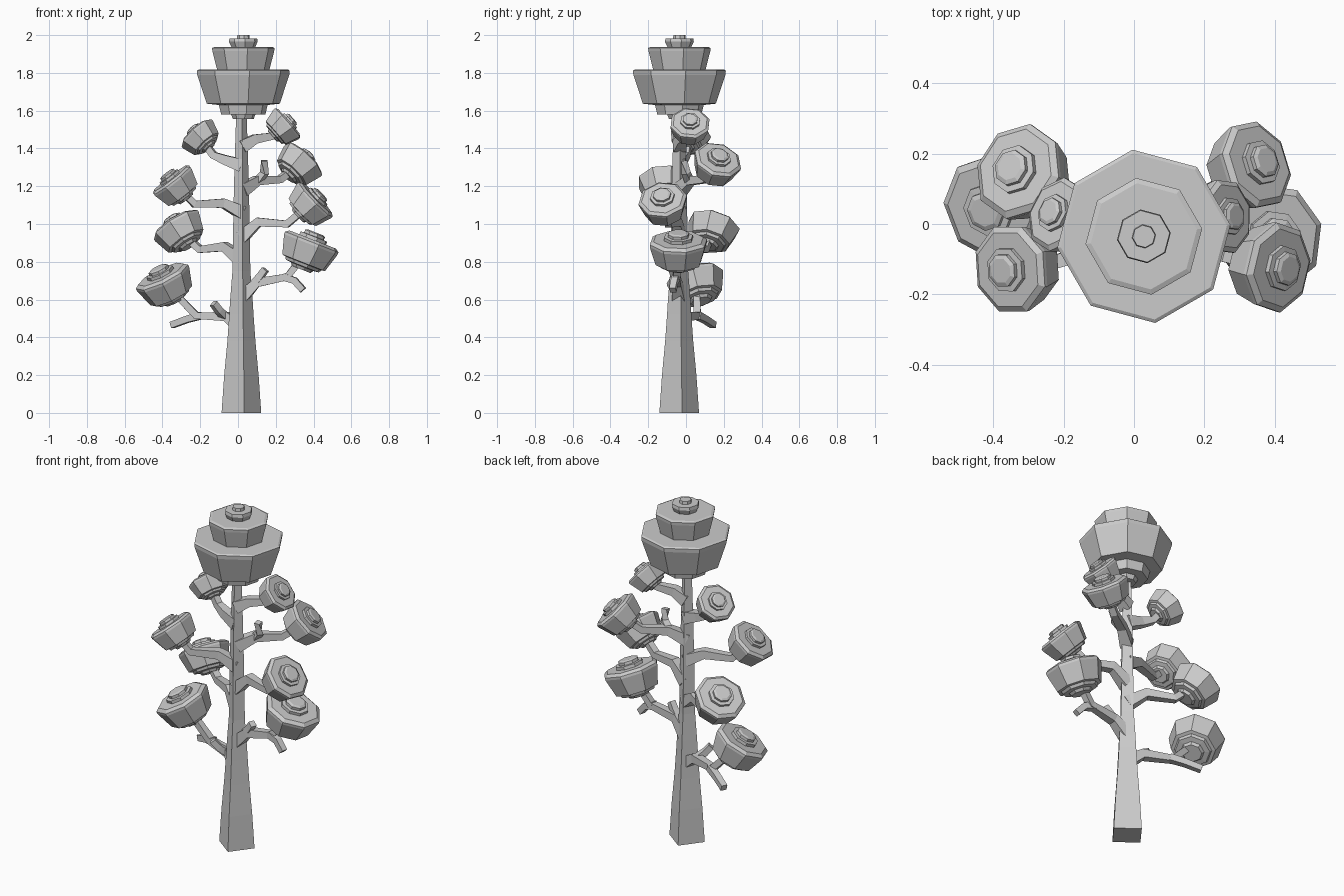
import bpy, bmesh, math
from mathutils import Vector, Matrix

cube = bpy.data.objects.get("Cube")
if cube:
    bpy.data.objects.remove(cube)

grey = bpy.data.materials.new("plain_grey")
grey.use_nodes = True
COLOR = (0.6, 0.6, 0.6, 1)
grey.diffuse_color = COLOR
grey.node_tree.nodes["Principled BSDF"].inputs["Base Color"].default_value = COLOR


def skin(name, rings):
    """Join equal-length rings of points into a capped flat-shaded solid."""
    bm = bmesh.new()
    loops = [[bm.verts.new(p) for p in ring] for ring in rings]
    n = len(loops[0])
    for a, b in zip(loops, loops[1:]):
        for i in range(n):
            j = (i + 1) % n
            bm.faces.new((a[i], a[j], b[j], b[i]))
    bm.faces.new(loops[0][::-1])
    bm.faces.new(loops[-1])
    bmesh.ops.recalc_face_normals(bm, faces=bm.faces)
    mesh = bpy.data.meshes.new(name)
    bm.to_mesh(mesh)
    bm.free()
    mesh.materials.append(grey)
    obj = bpy.data.objects.new(name, mesh)
    bpy.context.collection.objects.link(obj)
    return obj


def lathe(name, profile, sides, phase, scale=1.0):
    """Turn a (radius, height) profile around z."""
    angles = [math.radians(phase) + math.tau * i / sides for i in range(sides)]
    return skin(name, [[(scale * r * math.cos(a), scale * r * math.sin(a), scale * z)
                        for a in angles] for r, z in profile])


def branch(name, points, start, end):
    """Square tapering limb along a path."""
    pts = [Vector(p) for p in points]
    rings = []
    for i, p in enumerate(pts):
        d = (pts[min(i + 1, len(pts) - 1)] - pts[max(i - 1, 0)]).normalized()
        side = d.cross(Vector((0, 0, 1))).normalized()
        up = side.cross(d)
        t = i / (len(pts) - 1)
        r = end + (start - end) * (1 - t) ** 2
        rings.append([p + r * (side * u + up * v)
                      for u, v in ((1, 1), (-1, 1), (-1, -1), (1, -1))])
    return skin(name, rings)


# Trunk: flared four-sided column
trunk = lathe("trunk", [(.106, 0), (.092, .2), (.075, .38), (.065, .52), (.06, .6), (.048, .75),
                        (.042, 1.1), (.037, 1.3), (.028, 1.58)], 4, 8)
trunk.location = (.018, -.036, 0)

# Crown: stacked eight-sided tiers
crown = lathe("crown", [(.055, 1.555), (.065, 1.58), (.118, 1.58), (.13, 1.63),
                        (.195, 1.637), (.246, 1.79), (.248, 1.812), (.238, 1.818),
                        (.14, 1.818), (.165, 1.915), (.167, 1.932), (.152, 1.938),
                        (.064, 1.938), (.077, 1.965), (.074, 1.983),
                        (.034, 1.983), (.032, 2.0)], 8, 7.5)
crown.location = (.028, -.035, 0)

# Foliage clusters: centre, facing axis, radius
TIERS = [(.35, -.72), (.42, -.62), (.62, -.6), (.67, -.5), (.8, -.48), (1, .18),
         (1, .27), (.87, .36), (.5, .36), (.5, .47), (.37, .48), (.37, .58), (.28, .62)]
CLUSTERS = {
    "upper_right": ((-.2, .02, 1.46), (-.62, .25, .68), .108),
    "upper_left": ((.24, .02, 1.515), (.75, .05, .65), .108),
    "back_left": ((.325, .16, 1.315), (.66, .27, .7), .13),
    "middle_left": ((.385, -.12, 1.105), (.7, -.1, .68), .13),
    "lower_left": ((.375, -.04, .865), (.36, 0, .92), .157),
    "middle_right": ((-.33, -.125, 1.205), (-.6, -.1, .78), .13),
    "back_right": ((-.31, .14, .965), (-.5, .25, .8), .14),
    "lower_right": ((-.385, .055, .685), (-.42, -.22, .86), .153),
}
for name, (centre, axis, radius) in CLUSTERS.items():
    obj = lathe("foliage_" + name, TIERS, 8, 15, radius)
    turn = Vector(axis).to_track_quat('Z', 'Y').to_matrix().to_4x4()
    obj.matrix_world = Matrix.Translation(centre) @ turn

# Main limbs, each ending inside its cluster
LIMBS = {
    "upper_right": [(.02, -.035, 1.31), (-.07, -.02, 1.34), (-.13, .0, 1.365)],
    "upper_left": [(.02, -.035, 1.41), (.09, -.02, 1.45), (.18, .01, 1.465)],
    "back_left": [(.02, -.035, 1.18), (.1, .02, 1.23), (.22, .1, 1.235)],
    "middle_left": [(.02, -.035, .93), (.11, -.05, 1.01), (.26, -.09, 1.0)],
    "lower_left": [(.02, -.035, .61), (.1, -.05, .69), (.26, -.05, .72)],
    "middle_right": [(.02, -.035, 1.06), (-.08, -.06, 1.11), (-.23, -.11, 1.105)],
    "back_right": [(.02, -.035, .81), (-.07, .02, .88), (-.2, .1, .865)],
    "lower_right": [(.02, -.035, .45), (-.06, .0, .51), (-.22, .06, .515)],
}
for name, path in LIMBS.items():
    branch("limb_" + name, path + [CLUSTERS[name][0]], .034, .017)

# Bare twigs
TWIGS = {
    "back_left": [(.1, .02, 1.225), (.14, .0, 1.27), (.14, -.01, 1.335)],
    "lower_left_end": [(.24, -.05, .72), (.3, -.06, .7), (.345, -.07, .65)],
    "lower_left_top": [(.09, -.05, .69), (.12, -.06, .725), (.145, -.07, .76)],
    "lower_right_end": [(-.2, .06, .515), (-.27, .1, .495), (-.35, .145, .465)],
    "lower_right_top": [(-.07, .0, .51), (-.1, -.03, .54), (-.13, -.05, .58)],
}
for name, path in TWIGS.items():
    branch("twig_" + name, path, .02, .017)
